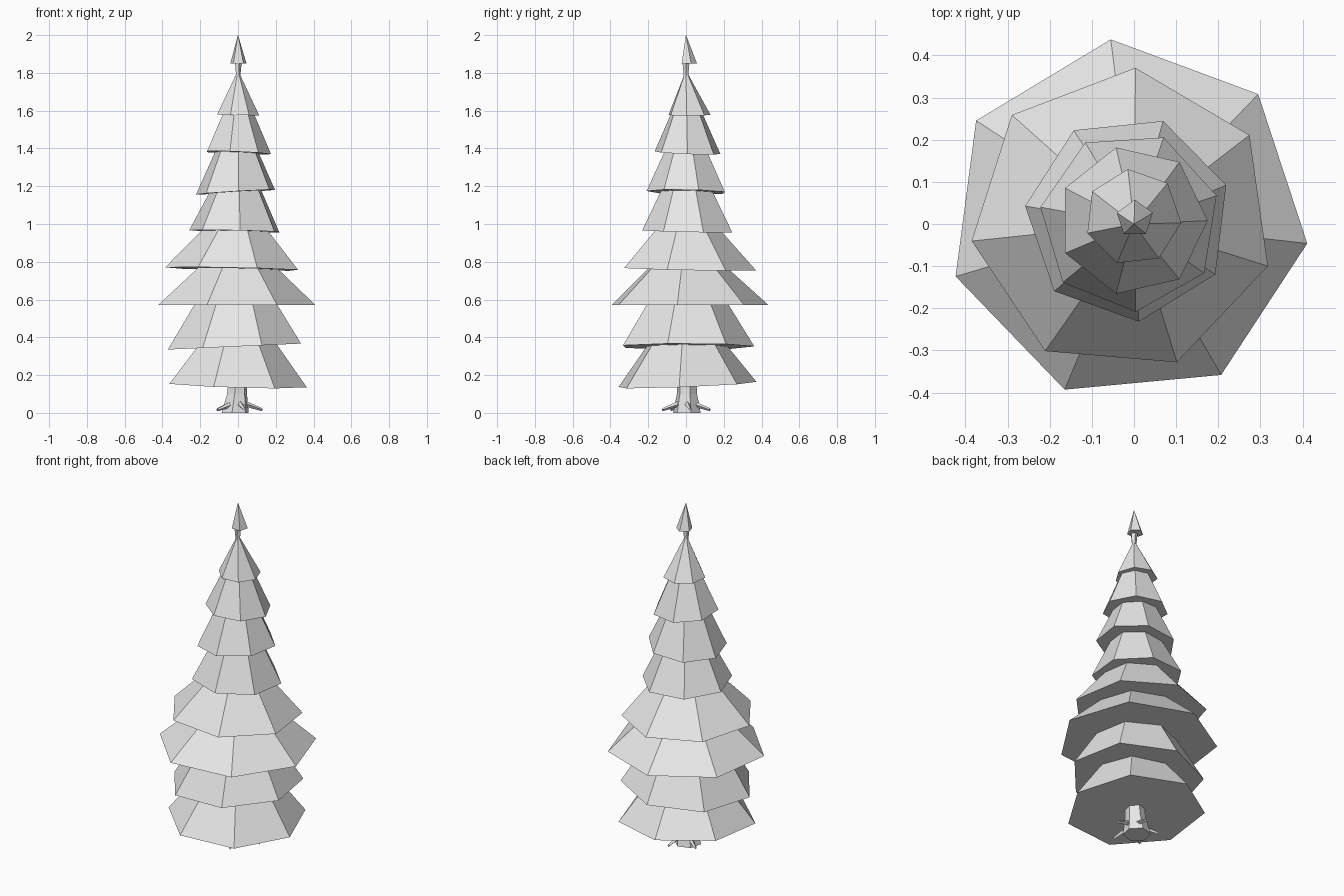
import bpy, bmesh, math
from mathutils import Vector

if "Cube" in bpy.data.objects:
    bpy.data.objects.remove(bpy.data.objects["Cube"])

grey = bpy.data.materials.new("plain grey")
grey.diffuse_color = (0.8, 0.8, 0.8, 1)
grey.use_nodes = True
grey.node_tree.nodes["Principled BSDF"].inputs["Base Color"].default_value = grey.diffuse_color


def loft(name, rings):
    """Closed flat-shaded solid through rings of equal point count."""
    bm = bmesh.new()
    loops = [[bm.verts.new(p) for p in r] for r in rings]
    n = len(loops[0])
    for a, b in zip(loops, loops[1:]):
        for i in range(n):
            j = (i + 1) % n
            bm.faces.new((a[i], a[j], b[j], b[i]))
    bm.faces.new(loops[0][::-1])
    bm.faces.new(loops[-1])
    bmesh.ops.recalc_face_normals(bm, faces=bm.faces)
    me = bpy.data.meshes.new(name)
    bm.to_mesh(me)
    bm.free()
    me.materials.append(grey)
    ob = bpy.data.objects.new(name, me)
    bpy.context.collection.objects.link(ob)
    return ob


def ring(n, r, z, cx=0, cy=0, turn=0):
    turn = math.radians(turn)
    return [(cx + r * math.cos(turn + math.tau * i / n),
             cy + r * math.sin(turn + math.tau * i / n), z) for i in range(n)]


def tier(name, z, radius, turn, centre, tilt, top_z, top_scale):
    """Seven-sided skirt with a slightly off-centre, tilted hem."""
    hem = ring(7, radius, z, *centre, turn)
    loft(name, [[(x, y, h + tilt[0] * x + tilt[1] * y) for x, y, h in hem],
                [(x * top_scale, y * top_scale, top_z) for x, y, h in hem]])


# Branch tiers from the bottom up
tier("branch_tier_1", .148, .376, -57, (-.01, 0), (-.03, .04), .37, .55)
tier("branch_tier_2", .352, .362, -67, (-.015, 0), (.045, 0), .58, .61)
tier("branch_tier_3", .57, .43, -7.5, (-.015, .01), (0, 0), .775, .48)
tier("branch_tier_4", .762, .362, -17.7, (-.027, .01), (-.02, -.02), .98, .46)
tier("branch_tier_5", .962, .246, 18.8, (-.014, .013), (-.02, -.02), 1.18, .56)
tier("branch_tier_6", 1.17, .215, 16.6, (-.01, .006), (.06, -.02), 1.385, .54)
tier("branch_tier_7", 1.377, .178, 0, (-.003, .008), (-.04, -.04), 1.585, .48)
tier("branch_tier_8", 1.577, .115, -6.6, (-.002, .016), (-.02, 0), 1.79, .1)

# Pointed tip
loft("tree_tip", [ring(5, .045, 1.85, .002, .013, 90), ring(5, .0005, 2.0, 0, 0, 90)])

# Trunk, and the thin stem showing below the tip
loft("trunk", [ring(6, .075, 0, -.015, .005, 17), ring(6, .055, .10, -.005, .005, 17),
               ring(6, .05, .2, 0, .005, 17)])
loft("upper_stem", [ring(5, .012, 1.7), ring(5, .014, 1.80), ring(5, .02, 1.86)])


def section(c, side, w, h):
    up = Vector((0, 0, h))
    return [c + side * w, c + up, c - side * w, c - up]


# Roots spreading from the trunk foot
for k in range(5):
    angle = math.radians(10 + 69 * k)
    out = Vector((math.cos(angle), math.sin(angle), 0))
    side = Vector((-out.y, out.x, 0))
    loft(f"root_{k + 1}", [section(out * .035 + Vector((0, 0, .05)), side, .016, .016),
                           section(out * .13 + Vector((0, 0, .017)), side, .007, .008)])
